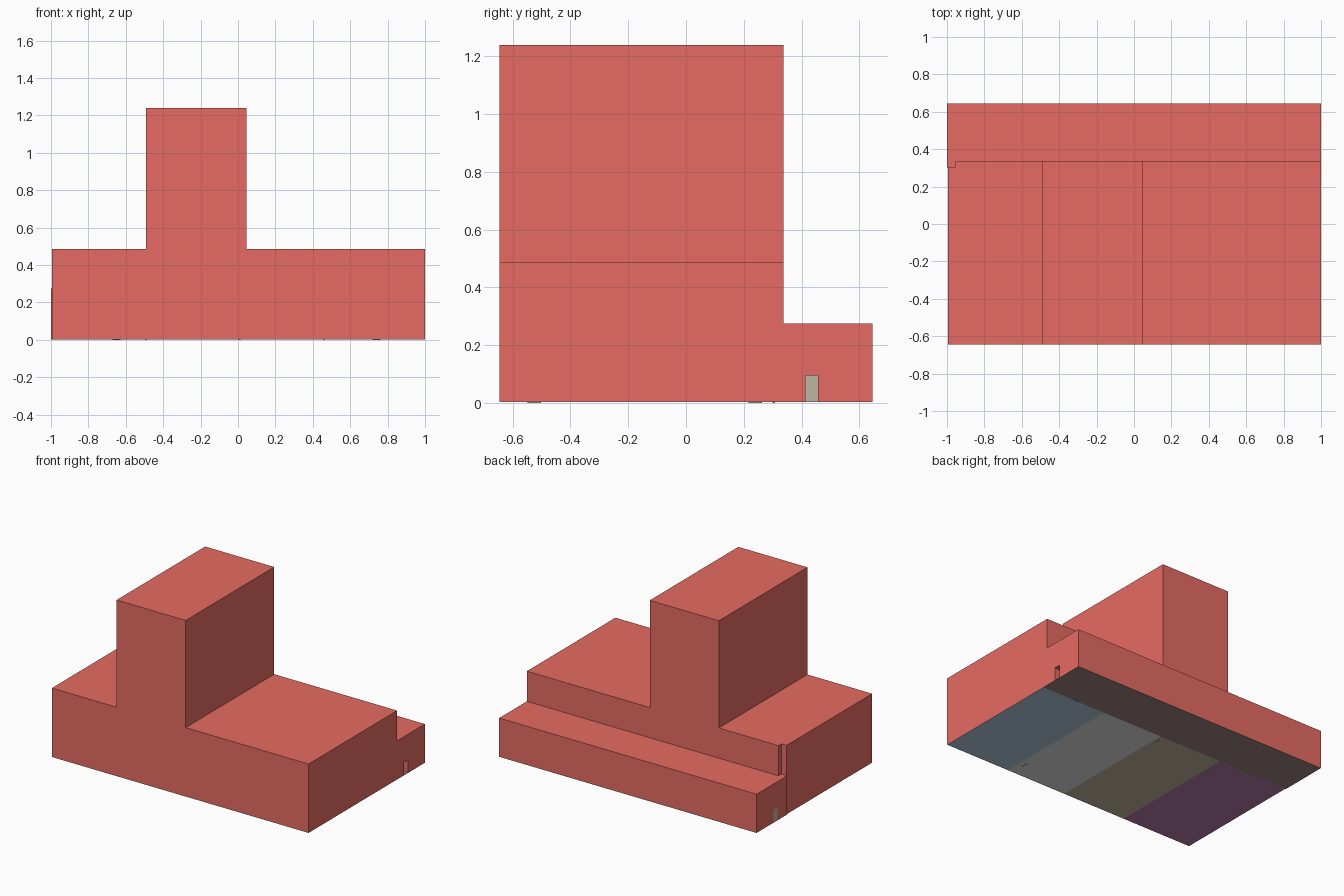
import bpy, bmesh
from mathutils import Vector

if "Cube" in bpy.data.objects:
    bpy.data.objects.remove(bpy.data.objects["Cube"])


def srgb(r, g, b):
    return [((c / 255 + 0.055) / 1.055) ** 2.4 for c in (r, g, b)] + [1.0]


def material(name, *rgb):
    m = bpy.data.materials.new(name)
    m.use_nodes = True
    m.diffuse_color = srgb(*rgb)
    m.node_tree.nodes["Principled BSDF"].inputs["Base Color"].default_value = srgb(*rgb)
    return m


red = material("brick red", 230, 107, 98)
beige = material("door beige", 192, 183, 165)
blue = material("floor slate blue", 181, 205, 224)
grey = material("floor grey", 226, 226, 226)
olive = material("floor olive", 195, 183, 160)
purple = material("floor purple", 185, 124, 172)
brown = material("floor dark brown", 154, 132, 129)


def extrude(name, outline, offset, mat):
    """Solid from a closed outline of 3D points, pushed along offset."""
    bm = bmesh.new()
    face = bm.faces.new([bm.verts.new(p) for p in outline])
    new = bmesh.ops.extrude_face_region(bm, geom=[face])["geom"]
    verts = [v for v in new if isinstance(v, bmesh.types.BMVert)]
    bmesh.ops.translate(bm, verts=verts, vec=Vector(offset))
    bmesh.ops.recalc_face_normals(bm, faces=bm.faces)
    mesh = bpy.data.meshes.new(name)
    bm.to_mesh(mesh)
    bm.free()
    mesh.materials.append(mat)
    obj = bpy.data.objects.new(name, mesh)
    bpy.context.collection.objects.link(obj)
    return obj


def box(name, x, y, z, mat):
    ring = [(x[0], y[0], z[0]), (x[1], y[0], z[0]), (x[1], y[1], z[0]), (x[0], y[1], z[0])]
    return extrude(name, ring, (0, 0, z[1] - z[0]), mat)


def cut(target, x, y, z):
    """Subtract a box and remove the cutter."""
    cutter = box("cutter", x, y, z, red)
    cutter.hide_render = True
    mod = target.modifiers.new("cut", "BOOLEAN")
    mod.operation, mod.solver, mod.object = "DIFFERENCE", "EXACT", cutter
    bpy.context.view_layer.objects.active = target
    bpy.ops.object.modifier_apply(modifier=mod.name)
    bpy.data.objects.remove(cutter)


BASE, FRONT, MID, BACK = 0.005, -0.645, 0.338, 0.645
WING_TOP, HALL_TOP, TOWER_TOP = 0.275, 0.487, 1.24
DOOR_Y, DOOR_Z = (0.413, 0.457), 0.095

# main hall with tower, one profile pushed front to back
profile = [(-0.995, BASE), (1, BASE), (1, HALL_TOP), (0.045, HALL_TOP), (0.045, TOWER_TOP),
           (-0.492, TOWER_TOP), (-0.492, HALL_TOP), (-0.995, HALL_TOP)]
hall = extrude("hall_and_tower", [(x, FRONT, z) for x, z in profile], (0, MID - FRONT, 0), red)
cut(hall, (-1.1, -0.955), (0.305, 0.5), (-0.1, 1))

# low rear wing, filling the foot of the corner notch
plan = [(1, MID), (1, BACK), (-1, BACK), (-1, 0.305), (-0.955, 0.305), (-0.955, MID)]
wing = extrude("rear_wing", [(x, y, BASE) for x, y in plan], (0, 0, WING_TOP - BASE), red)
cut(wing, (-0.955, 0.955), (0.36, 0.605), (-0.1, 0.235))
for side in (-1, 1):
    cut(wing, sorted((side * 0.9, side * 1.1)), DOOR_Y, (-0.1, DOOR_Z))

# closed door at one end of the wing
box("wing_door", (-0.999, -0.96), DOOR_Y, (0.004, DOOR_Z), beige)

# coloured room floors
edges = [-0.995, -0.455, 0.035, 0.5, 1]
for i, mat in enumerate((purple, olive, grey, blue)):
    box(f"room_floor_{i + 1}", edges[i:i + 2], (FRONT, 0.302), (0.003, BASE), mat)
box("wing_floor", (-1, 1), (0.302, BACK), (0.003, BASE), brown)

# feet of the inner doors, just below the floors
for i, (x, y) in enumerate(((0.46, -0.525), (0.01, 0.24), (-0.49, 0.24))):
    box(f"room_door_{i + 1}", (x - 0.004, x + 0.004), (y - 0.023, y + 0.023), (0, BASE), beige)
for i, x in enumerate((-0.65, 0.74)):
    box(f"corridor_door_{i + 1}", (x - 0.022, x + 0.022), (0.3, 0.308), (0, BASE), beige)
